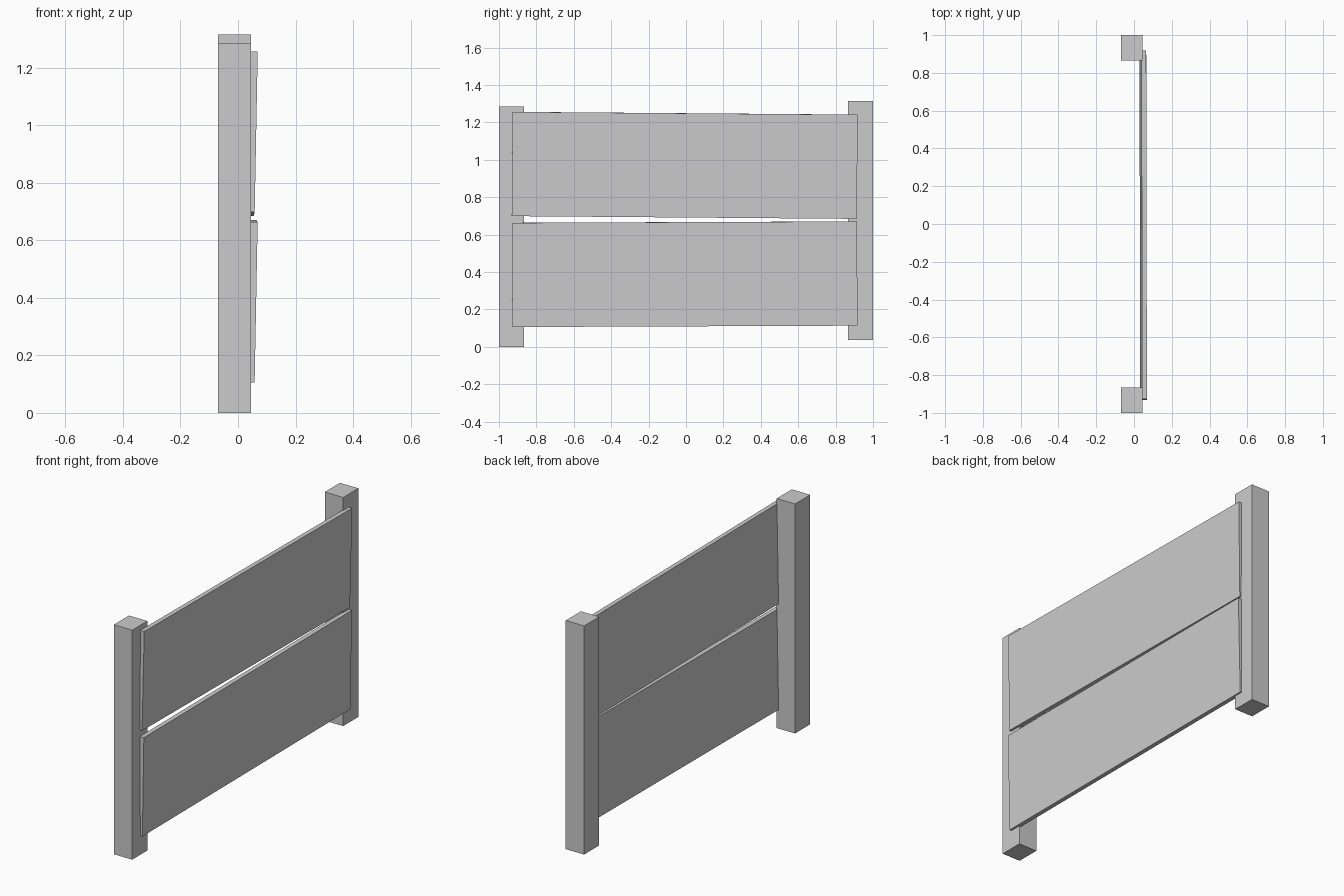
import bpy

if "Cube" in bpy.data.objects:
    bpy.data.objects.remove(bpy.data.objects["Cube"])


def block(name, center, size, rotation=(0, 0, 0)):
    bpy.ops.mesh.primitive_cube_add(size=1, location=center, rotation=rotation)
    obj = bpy.context.object
    obj.name = name
    obj.scale = size
    return obj


# Upright posts, one standing slightly higher than the other
for name, y, z0, z1 in (("front_post", -0.933, 0.0, 1.285),
                        ("back_post", 0.933, 0.035, 1.315)):
    block(name, (-0.012, y, (z0 + z1) / 2), (0.114, 0.134, z1 - z0))

# Wide boards fixed across the posts, leaning out and slightly crooked
for name, z, roll in (("upper_board", 0.970, -0.008),
                      ("lower_board", 0.388, 0.004)):
    block(name, (0.0488, -0.007, z), (0.025, 1.845, 0.557), (roll, 0.019, 0.002))
